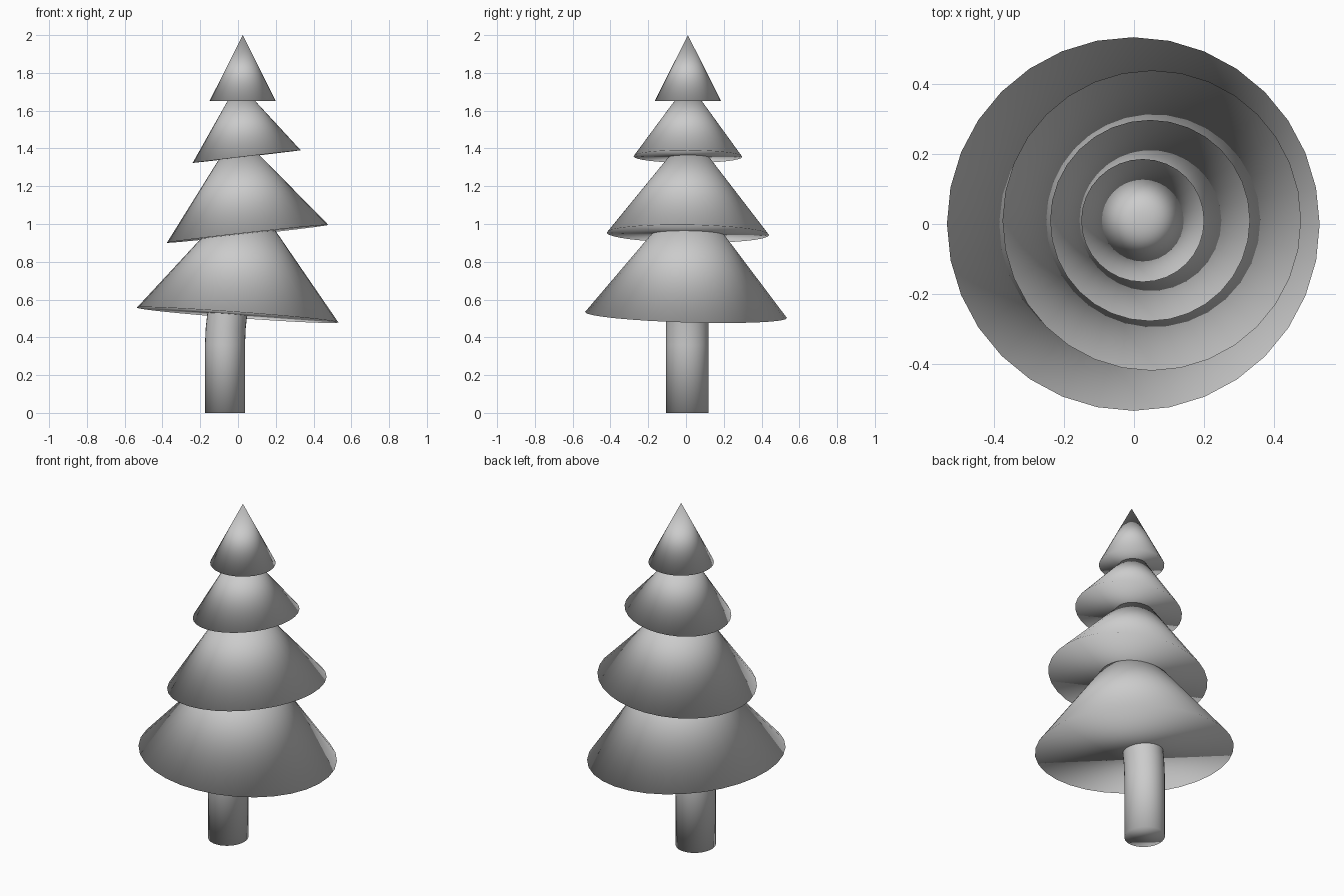
import bpy, bmesh, math
from mathutils import Vector

if "Cube" in bpy.data.objects:
    bpy.data.objects.remove(bpy.data.objects["Cube"])

SIDES = 32


def finish(bm, name):
    bmesh.ops.recalc_face_normals(bm, faces=bm.faces)
    for f in bm.faces:
        f.smooth = True
    me = bpy.data.meshes.new(name)
    bm.to_mesh(me)
    bm.free()
    ob = bpy.data.objects.new(name, me)
    bpy.context.collection.objects.link(ob)
    return ob


def foliage(name, base, apex, radius):
    """Closed cone whose base is square to the base-apex axis."""
    base, apex = Vector(base), Vector(apex)
    axis = apex - base
    rot = Vector((0, 0, 1)).rotation_difference(axis)
    bm = bmesh.new()
    rim = []
    for i in range(SIDES):
        a = math.tau * i / SIDES
        rim.append(bm.verts.new(base + rot @ Vector((radius * math.sin(a), radius * math.cos(a), 0))))
    tip = bm.verts.new(apex)
    for i in range(SIDES):
        bm.faces.new((rim[i], rim[(i + 1) % SIDES], tip))
    bm.faces.new(rim)
    return finish(bm, name)


def trunk(name, centres, rx, ry):
    """Tube through a few ring centres, capped at both ends."""
    bm = bmesh.new()
    rings = []
    for x, y, z in centres:
        rings.append([bm.verts.new((x + rx * math.sin(math.tau * i / SIDES),
                                    y + ry * math.cos(math.tau * i / SIDES), z))
                      for i in range(SIDES)])
    for lo, hi in zip(rings, rings[1:]):
        for i in range(SIDES):
            j = (i + 1) % SIDES
            bm.faces.new((lo[i], lo[j], hi[j], hi[i]))
    bm.faces.new(rings[0])
    bm.faces.new(rings[-1])
    return finish(bm, name)


# Trunk, bending slightly to the right where it meets the foliage
trunk("trunk", [(-0.069, 0.007, 0), (-0.069, 0.007, 0.36), (-0.065, 0.007, 0.45),
                (-0.056, 0.007, 0.53), (-0.04, 0.007, 0.62)], 0.106, 0.113)

# Four leaning foliage tiers, bottom to top: name, base centre, apex, radius
for tier in [
    ("foliage_bottom", (-0.002, 0.0, 0.518), (0.047, 0.02, 1.185), 0.535),
    ("foliage_lower", (0.051, 0.01, 0.948), (-0.009, 0.018, 1.49), 0.43),
    ("foliage_upper", (0.046, 0.01, 1.357), (0.0, 0.012, 1.75), 0.288),
    ("foliage_top", (0.025, 0.01, 1.65), (0.025, 0.01, 2.0), 0.176),
]:
    foliage(*tier)
